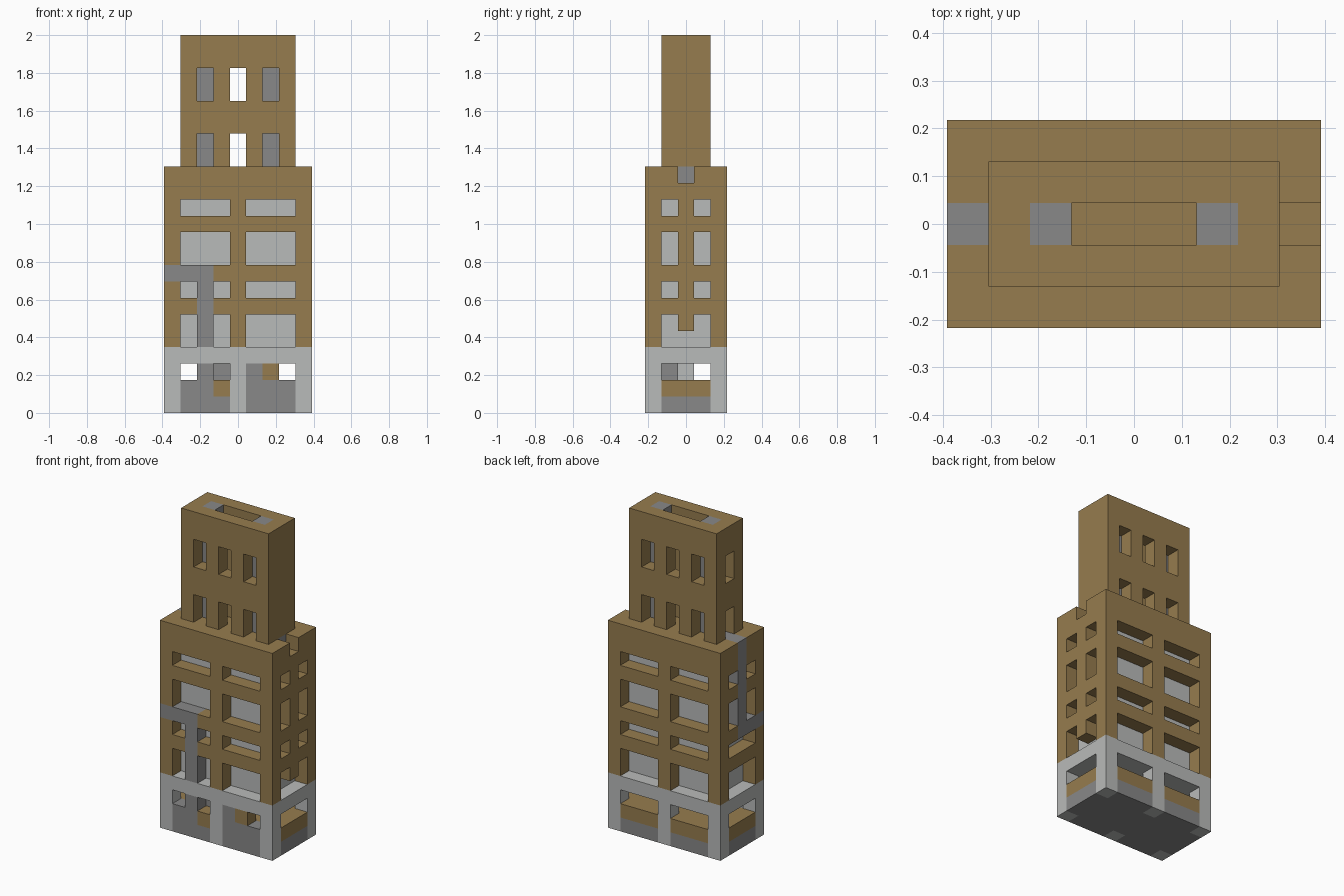
import bpy, bmesh
from mathutils import Vector

cube = bpy.data.objects.get("Cube")
if cube:
    bpy.data.objects.remove(cube, do_unlink=True)

# The building sits on a grid of 9 x 5 x 23 cubic blocks
UNIT = 2 / 23
ORIGIN = Vector((4.5, 2.5, 0))


def material(name, rgb):
    mat = bpy.data.materials.new(name)
    mat.use_nodes = True
    colour = (*rgb, 1)
    mat.diffuse_color = colour
    mat.node_tree.nodes["Principled BSDF"].inputs["Base Color"].default_value = colour
    return mat


brown = material("brown masonry", (0.305, 0.202, 0.077))
light = material("light grey stone", (0.485, 0.495, 0.488))
dark = material("dark grey stone", (0.246, 0.246, 0.246))

blocks = {}
part_colour = {}


def span(r):
    return range(r, r + 1) if isinstance(r, int) else range(r[0], r[1] + 1)


def cells(xs, ys, zs):
    return [(x, y, z) for x in span(xs) for y in span(ys) for z in span(zs)]


def fill(part, mat, xs, ys, zs):
    part_colour[part] = mat
    for c in cells(xs, ys, zs):
        blocks[c] = part


def clear(xs, ys, zs):
    for c in cells(xs, ys, zs):
        blocks.pop(c, None)


ALL_X, ALL_Y = (0, 8), (0, 4)
IN_X, IN_Y = (1, 7), (1, 3)
BAYS = ((1, 3), (5, 7))

# Base: dark plinth, brown sill, open windows, light stone band and pillars
fill("plinth", dark, ALL_X, ALL_Y, 0)
fill("base_sill", brown, ALL_X, ALL_Y, 1)
fill("stone_band", light, ALL_X, ALL_Y, 3)
for x in (0, 4, 8):
    for y in (0, 4):
        fill("base_pillars", light, x, y, (0, 2))
fill("base_core", light, 4, 2, 2)
fill("base_pipe", dark, (3, 5), 1, 2)
fill("front_infill", dark, (1, 2), 0, 1)
fill("front_infill", dark, (5, 7), 0, 1)
fill("front_infill", dark, 2, 0, 2)
fill("front_infill", dark, 5, 0, 2)
fill("front_brown_block", brown, 6, 0, 2)

# Main body: brown walls around a light core, with window pockets
fill("body_walls", brown, ALL_X, ALL_Y, (4, 14))
fill("body_core", light, IN_X, IN_Y, (4, 13))
for rows in ((4, 5), 7, (9, 10), 12):
    for y in (0, 4):
        for bay in BAYS:
            clear(bay, y, rows)
    for x in (0, 8):
        for y in (1, 3):
            clear(x, y, rows)
clear(0, IN_Y, (4, 5))
clear(0, IN_Y, 7)
clear(8, 2, 4)

# Roof notch and the dark duct that runs down the side and the front
clear(8, 2, 14)
fill("duct", dark, (0, 2), 2, 14)
fill("duct", dark, (6, 7), 2, 14)
fill("duct", dark, 0, 2, (8, 14))
fill("duct", dark, 0, (0, 2), 8)
fill("duct", dark, (0, 2), 0, 8)
fill("duct", dark, 2, 0, (4, 8))

# Tower: hollow shaft, two dark columns and two rows of windows
fill("tower_walls", brown, IN_X, IN_Y, (15, 22))
clear((3, 5), 2, (15, 22))
for x in (2, 6):
    fill("tower_columns", dark, x, 2, (15, 22))
for rows in ((15, 16), (19, 20)):
    for x in (2, 4, 6):
        for y in (1, 3):
            clear(x, y, rows)
    clear(1, 2, rows)


def block_face(bm, cell, axis, sign):
    """Add one outward square on the given side of a block."""
    centre = Vector(cell) + Vector((0.5, 0.5, 0.5)) - ORIGIN
    n, u, v = Vector(), Vector(), Vector()
    n[axis] = sign / 2
    u[(axis + 1) % 3] = 0.5
    v[(axis + 2) % 3] = sign / 2
    corners = (n - u - v, n + u - v, n + u + v, n - u + v)
    bm.faces.new([bm.verts.new((centre + k) * UNIT) for k in corners])


# One object per part, keeping only the exposed block faces
for part, mat in part_colour.items():
    bm = bmesh.new()
    for cell, owner in blocks.items():
        if owner != part:
            continue
        for axis in range(3):
            for sign in (-1, 1):
                near = list(cell)
                near[axis] += sign
                if tuple(near) not in blocks:
                    block_face(bm, cell, axis, sign)
    bmesh.ops.remove_doubles(bm, verts=bm.verts, dist=UNIT / 100)
    if bm.faces:
        mesh = bpy.data.meshes.new(part)
        bm.to_mesh(mesh)
        mesh.materials.append(mat)
        bpy.context.collection.objects.link(bpy.data.objects.new(part, mesh))
    bm.free()
